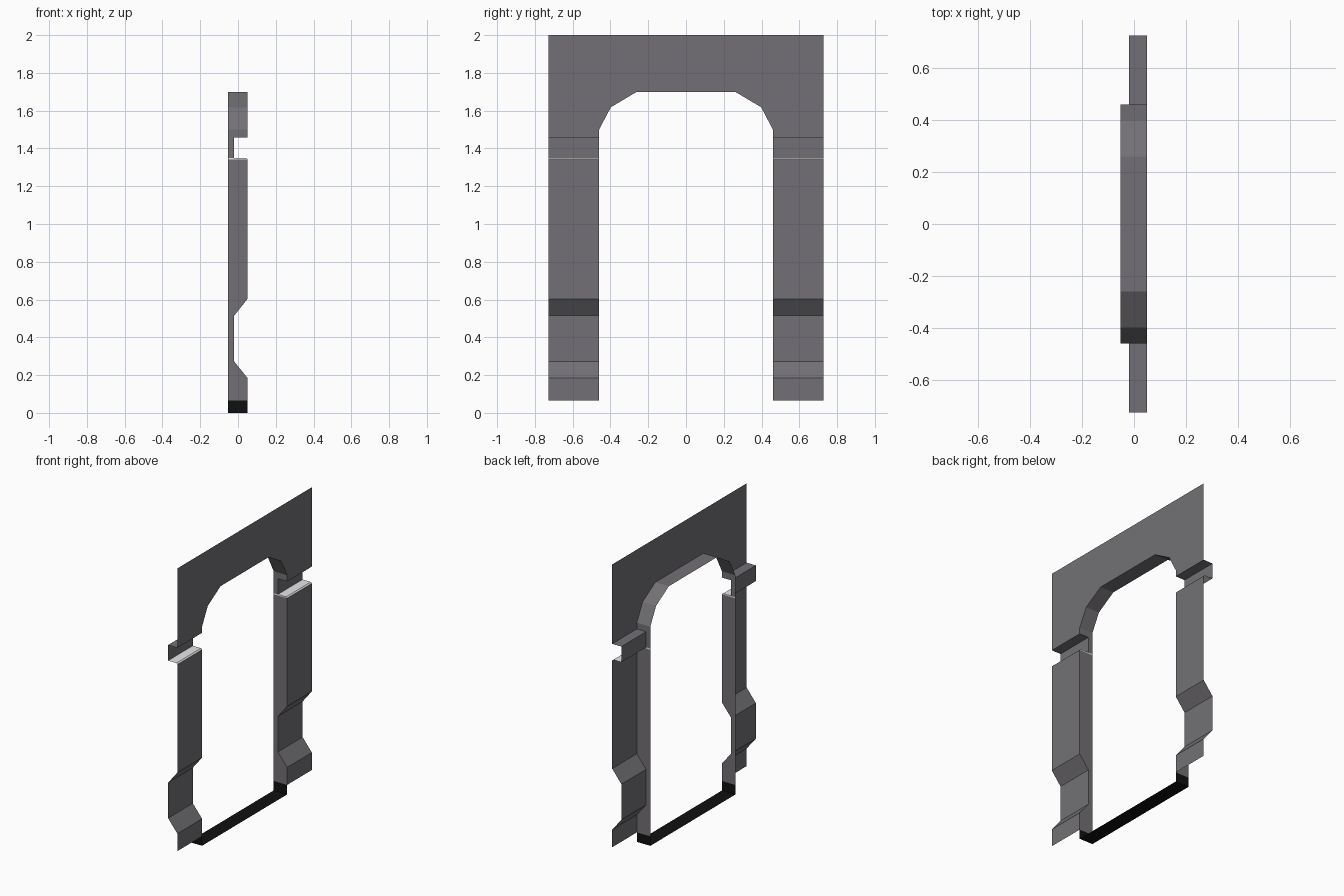
import bpy

if "Cube" in bpy.data.objects:
    bpy.data.objects.remove(bpy.data.objects["Cube"])

def material(name, rgb):
    m = bpy.data.materials.new(name)
    m.diffuse_color = (*rgb, 1)
    m.use_nodes = True
    m.node_tree.nodes["Principled BSDF"].inputs["Base Color"].default_value = m.diffuse_color
    return m

GREY = material("grey_metal", (0.17, 0.163, 0.177))
WHITE = material("light_strip", (0.8, 0.8, 0.8))
BLACK = material("black_sill", (0.005, 0.005, 0.005))

HALF, OPEN, BACK, FRONT = 0.727, 0.46, -0.052, 0.05

def sheet(name, polys, mats):
    """Open sheet from separate polygons, with a material index each."""
    verts, faces, index = [], [], {}
    for p in polys:
        face = []
        for v in p:
            k = tuple(round(c, 5) for c in v)
            if k not in index:
                index[k] = len(verts)
                verts.append(k)
            face.append(index[k])
        faces.append(face)
    me = bpy.data.meshes.new(name)
    me.from_pydata(verts, [], faces)
    for m in (GREY, WHITE, BLACK):
        me.materials.append(m)
    for f, i in zip(me.polygons, mats):
        f.material_index = i
    me.update()
    bpy.context.collection.objects.link(bpy.data.objects.new(name, me))

# Side profile (x, z) of the jamb front, with lower recess and upper slot
profile = [(FRONT, .065), (FRONT, .185), (-.02, .272), (-.02, .515),
           (FRONT, .603), (FRONT, 1.342), (.042, 1.35), (-.02, 1.35),
           (-.02, 1.457), (FRONT, 1.457)]
# Half outline (y, z) of the arched opening
arch = [(OPEN, 1.457), (OPEN, 1.50), (.398, 1.618), (.26, 1.70)]

for s, side in ((1, "right"), (-1, "left")):
    orient = lambda p: p if s > 0 else p[::-1]
    fronts, fmats, inner, imats = [], [], [], []
    # Black foot of the reveal
    inner.append(orient([(BACK, s*OPEN, 0), (FRONT, s*OPEN, 0),
                         (FRONT, s*OPEN, .065), (BACK, s*OPEN, .065)]))
    imats.append(2)
    for i, ((x0, z0), (x1, z1)) in enumerate(zip(profile, profile[1:])):
        fronts.append(orient([(x0, s*OPEN, z0), (x0, s*HALF, z0),
                              (x1, s*HALF, z1), (x1, s*OPEN, z1)]))
        fmats.append(1 if i in (5, 6) else 0)
        if z1 > z0:
            inner.append(orient([(BACK, s*OPEN, z0), (x0, s*OPEN, z0),
                                 (x1, s*OPEN, z1), (BACK, s*OPEN, z1)]))
            imats.append(1 if i == 5 else 0)
    sheet(side + "_jamb_front", fronts, fmats)
    sheet(side + "_jamb_reveal", inner, imats)

# Header panel around the arch, a single flat sheet
outline = ([(-HALF, 1.457)] + [(-y, z) for y, z in arch] + arch[::-1]
           + [(HALF, 1.457), (HALF, 2), (-HALF, 2)])
sheet("header_panel", [[(FRONT, y, z) for y, z in outline]], [0])

# Underside of the arch
path = arch + [(-y, z) for y, z in arch[::-1]]
under = [[(BACK, a, b), (FRONT, a, b), (FRONT, c, d), (BACK, c, d)]
         for (a, b), (c, d) in zip(path, path[1:])]
sheet("arch_underside", under, [0]*len(under))

# Floor sill
sheet("sill", [[(BACK, -OPEN, 0), (FRONT, -OPEN, 0),
                (FRONT, OPEN, 0), (BACK, OPEN, 0)]], [2])
